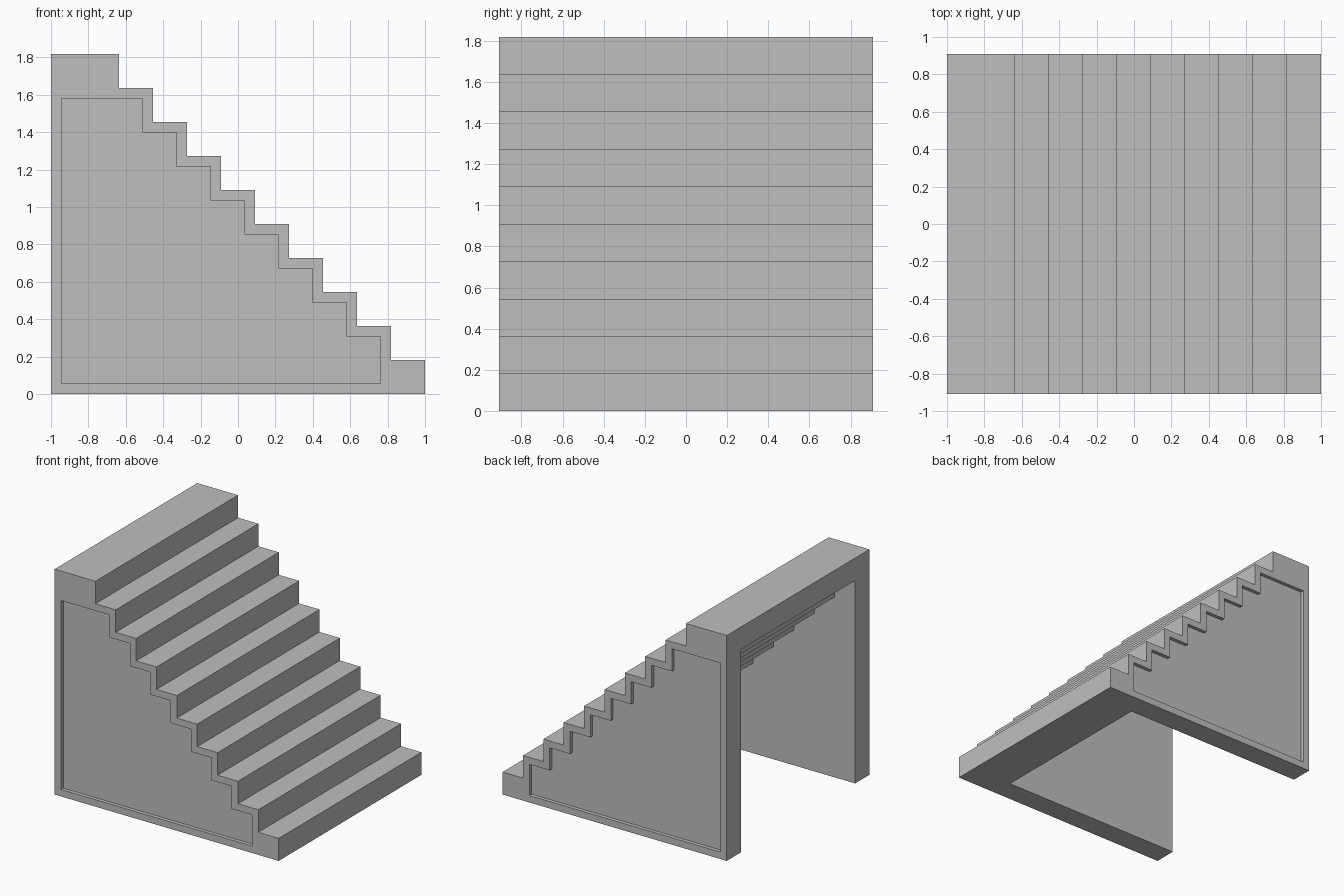
import bpy
import bmesh

cube = bpy.data.objects.get("Cube")
if cube:
    bpy.data.objects.remove(cube, do_unlink=True)

STEP = 2 / 11            # rise and run of one step
HALF = 5 * STEP          # half the stair width
BORDER = 0.056           # rim around the side panels
RECESS = 0.03            # depth of the side panels

stone = bpy.data.materials.new("plain grey")
stone.use_nodes = True
grey = (0.52, 0.52, 0.52, 1)
stone.diffuse_color = grey
stone.node_tree.nodes["Principled BSDF"].inputs["Base Color"].default_value = grey


def stair_profile(first, last, inset, left, bottom):
    """Stepped outline in x and z, pulled in from the treads and risers."""
    points = [(left, bottom), (1 - (first - 1) * STEP - inset, bottom)]
    for i in range(first, last + 1):
        right, top = 1 - (i - 1) * STEP - inset, i * STEP - inset
        if i > first:
            points.append((right, top - STEP))
        points.append((right, top))
    points.append((left, last * STEP - inset))
    return points


def prism(name, points, y0, y1):
    """Extrude an x-z outline from y0 to y1."""
    bm = bmesh.new()
    face = bm.faces.new([bm.verts.new((x, y0, z)) for x, z in points])
    new = bmesh.ops.extrude_face_region(bm, geom=[face])["geom"]
    verts = [v for v in new if isinstance(v, bmesh.types.BMVert)]
    bmesh.ops.translate(bm, verts=verts, vec=(0, y1 - y0, 0))
    bmesh.ops.recalc_face_normals(bm, faces=bm.faces)
    mesh = bpy.data.meshes.new(name)
    bm.to_mesh(mesh)
    bm.free()
    mesh.materials.append(stone)
    obj = bpy.data.objects.new(name, mesh)
    bpy.context.collection.objects.link(obj)
    return obj


def cut(target, cutter):
    """Subtract the cutter and remove it."""
    cutter.hide_render = True
    mod = target.modifiers.new("cut", 'BOOLEAN')
    mod.operation = 'DIFFERENCE'
    mod.solver = 'EXACT'
    mod.object = cutter
    bpy.context.view_layer.objects.active = target
    bpy.ops.object.modifier_apply(modifier=mod.name)
    bpy.data.objects.remove(cutter, do_unlink=True)


# Solid flight of ten steps with a double-depth top landing
staircase = prism("staircase", stair_profile(1, 10, 0, -1, 0), -HALF, HALF)

# Hollow beneath the steps, open at the tall end and the underside
wall = HALF - STEP
cut(staircase, prism("hollow_cutter", stair_profile(2, 10, STEP, -1.1, -0.1), -wall, wall))

# Stepped recessed panel on each side wall
panel = stair_profile(2, 9, BORDER, -1 + BORDER, BORDER)
for side in (-1, 1):
    cut(staircase, prism("panel_cutter", panel, side * (HALF - RECESS), side * (HALF + 0.1)))
